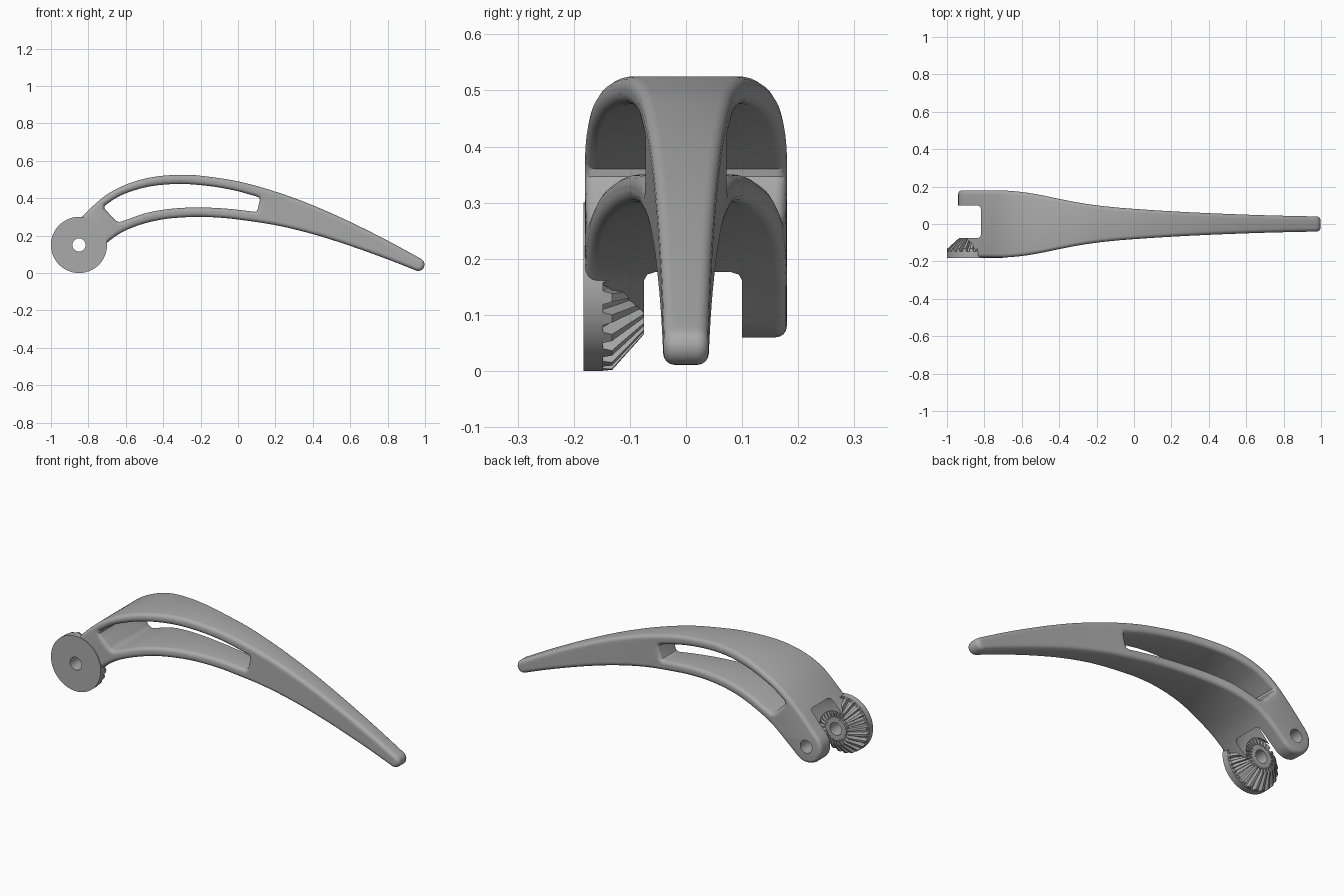
import bpy, bmesh, math

if "Cube" in bpy.data.objects:
    bpy.data.objects.remove(bpy.data.objects["Cube"])

AX, AZ = -0.85, 0.15            # pivot axis position (runs along y)
ROUND = 0.02                    # edge rounding of the lever

grey = bpy.data.materials.new("satin grey")
grey.diffuse_color = (0.4, 0.4, 0.4, 1)
grey.use_nodes = True
grey.node_tree.nodes["Principled BSDF"].inputs["Base Color"].default_value = grey.diffuse_color


def spline(pts, n=8):
    """Open Catmull-Rom curve through the points."""
    p = [pts[0]] + list(pts) + [pts[-1]]
    out = []
    for i in range(1, len(p) - 2):
        for k in range(n):
            t = k / n
            out.append(tuple(
                0.5 * (2 * b + (c - a) * t + (2 * a - 5 * b + 4 * c - d) * t * t
                       + (3 * b - a - 3 * c + d) * t ** 3)
                for a, b, c, d in zip(p[i - 1], p[i], p[i + 1], p[i + 2])))
    return out + [tuple(pts[-1])]


def arc(cx, cz, r, a0, a1, n=14):
    angs = [math.radians(a0 + (a1 - a0) * i / n) for i in range(n + 1)]
    return [(cx + r * math.cos(a), cz + r * math.sin(a)) for a in angs]


def add_object(name, bm):
    bmesh.ops.recalc_face_normals(bm, faces=bm.faces[:])
    me = bpy.data.meshes.new(name)
    bm.to_mesh(me)
    bm.free()
    me.materials.append(grey)
    ob = bpy.data.objects.new(name, me)
    bpy.context.collection.objects.link(ob)
    return ob


def activate(ob):
    bpy.ops.object.select_all(action='DESELECT')
    ob.select_set(True)
    bpy.context.view_layer.objects.active = ob


def revolve(name, profile, closed=False, n=72):
    """Turn (y, radius) points around the pivot axis."""
    bm = bmesh.new()
    rings = []
    for y, r in profile:
        rings.append([bm.verts.new((AX + r * math.cos(2 * math.pi * i / n), y,
                                    AZ + r * math.sin(2 * math.pi * i / n)))
                      for i in range(n)])
    m = len(rings)
    for j in range(m if closed else m - 1):
        a, b = rings[j], rings[(j + 1) % m]
        for i in range(n):
            k = (i + 1) % n
            bm.faces.new((a[i], a[k], b[k], b[i]))
    bmesh.ops.remove_doubles(bm, verts=bm.verts[:], dist=1e-6)
    return add_object(name, bm)


def cut(ob, cutter):
    activate(ob)
    cutter.hide_render = True
    mod = ob.modifiers.new("cut", 'BOOLEAN')
    mod.operation, mod.solver, mod.object = 'DIFFERENCE', 'EXACT', cutter
    bpy.ops.object.modifier_apply(modifier=mod.name)
    bpy.data.objects.remove(cutter)


# Side outline of the lever: top curve, tip, underside, pivot ear
top = spline([(-0.915, 0.213), (-0.8, 0.335), (-0.7, 0.42), (-0.6, 0.472), (-0.5, 0.504),
              (-0.4, 0.52), (-0.3, 0.525), (-0.2, 0.52), (0, 0.49), (0.2, 0.435),
              (0.4, 0.362), (0.6, 0.273), (0.8, 0.173), (0.978, 0.076)])
tip = arc(0.963, 0.045, 0.034, 58, -105)
under = spline([(0.94, 0.018), (0.8, 0.073), (0.6, 0.145), (0.4, 0.208), (0.2, 0.256),
                (0, 0.286), (-0.1, 0.296), (-0.2, 0.3), (-0.3, 0.297), (-0.4, 0.287),
                (-0.5, 0.265), (-0.6, 0.228), (-0.68, 0.178), (-0.792, 0.081)])
ear = arc(AX, AZ, 0.09, -55, -215)
# Long window through the lever
slot = (spline([(-0.712, 0.36), (-0.66, 0.396), (-0.6, 0.426), (-0.5, 0.457), (-0.4, 0.472),
                (-0.3, 0.476), (-0.2, 0.47), (-0.1, 0.457), (0, 0.437), (0.1, 0.409)])
        + [(0.113, 0.403), (0.117, 0.392), (0.105, 0.34), (0.1, 0.331), (0.09, 0.327)]
        + spline([(0.08, 0.328), (0, 0.338), (-0.1, 0.347), (-0.2, 0.35), (-0.3, 0.348),
                  (-0.4, 0.338), (-0.5, 0.318), (-0.6, 0.283), (-0.632, 0.273)])
        + [(-0.645, 0.275), (-0.655, 0.282), (-0.706, 0.335), (-0.714, 0.347)])

# Half width of the lever along its length
width = spline([(-1.1, 0.18), (-0.9, 0.18), (-0.72, 0.18), (-0.6, 0.171), (-0.5, 0.155),
                (-0.4, 0.134), (-0.3, 0.115), (-0.2, 0.1), (-0.1, 0.089), (0, 0.081),
                (0.2, 0.068), (0.4, 0.058), (0.6, 0.05), (0.8, 0.044), (1.1, 0.038)])


def half_width(x):
    for (x0, w0), (x1, w1) in zip(width, width[1:]):
        if x <= x1:
            return w0 + (w1 - w0) * (x - x0) / (x1 - x0)
    return width[-1][1]


# Lever: filled outline with rounded edges, then narrowed towards the tip
cu = bpy.data.curves.new("outline", 'CURVE')
cu.dimensions, cu.fill_mode = '2D', 'BOTH'
cu.extrude, cu.bevel_depth, cu.offset, cu.bevel_resolution = 0.18 - ROUND, ROUND, -ROUND, 3
for loop in (top + tip + under + ear, slot):
    pts = []
    for p in loop:
        if not pts or math.dist(p, pts[-1]) > 0.004:
            pts.append(p)
    if math.dist(pts[0], pts[-1]) < 0.004:
        pts.pop()
    s = cu.splines.new('POLY')
    s.points.add(len(pts) - 1)
    for q, p in zip(s.points, pts):
        q.co = (p[0], p[1], 0, 1)
    s.use_cyclic_u = True
outline = bpy.data.objects.new("outline", cu)
bpy.context.collection.objects.link(outline)
deps = bpy.context.evaluated_depsgraph_get()
flat = bpy.data.meshes.new_from_object(outline.evaluated_get(deps))
bm = bmesh.new()
bm.from_mesh(flat)
bpy.data.objects.remove(outline)
bpy.data.meshes.remove(flat)
bmesh.ops.remove_doubles(bm, verts=bm.verts[:], dist=1e-5)
for i in range(-24, 33):
    bmesh.ops.bisect_plane(bm, geom=bm.verts[:] + bm.edges[:] + bm.faces[:], dist=1e-5,
                           plane_co=(i * 0.03, 0, 0), plane_no=(1, 0, 0))
for v in bm.verts:
    x, z, y = v.co
    shift = 0.18 - half_width(x)
    v.co = (x, -(y - math.copysign(shift, y)), z)
lever = add_object("lever", bm)

# Fork gap, with clearance for the gear on the front cheek, and the pin hole
fork = [(-0.148, 0), (-0.148, 0.14), (-0.075, 0.095), (-0.075, 0.15), (-0.069, 0.164),
        (-0.055, 0.17), (0.08, 0.17), (0.094, 0.164), (0.1, 0.15), (0.1, 0)]
cut(lever, revolve("fork_cutter", fork))
cut(lever, revolve("pin_cutter", [(-0.3, 0), (-0.3, 0.035), (0.3, 0.035), (0.3, 0)], n=40))

# Round cheek plate with conical gear core
plate = revolve("gear_plate", [(-0.183, 0.035), (-0.183, 0.15), (-0.148, 0.15),
                               (-0.148, 0.135), (-0.092, 0.066), (-0.076, 0.062),
                               (-0.076, 0.035)], closed=True)

# Ring of bevel gear teeth
bm = bmesh.new()
TEETH = 24
side = [(0.149, -0.152), (0.149, -0.132), (0.085, -0.075), (0.056, -0.075), (0.056, -0.152)]
for i in range(TEETH):
    a = 2 * math.pi * (i + 0.5) / TEETH
    ends = []
    for s in (-1, 1):
        ring = []
        for r, y in side:
            h = s * (0.05 if y > -0.14 else 0.09)
            ring.append(bm.verts.new((AX + r * math.cos(a + h), y, AZ + r * math.sin(a + h))))
        ends.append(ring)
    bm.faces.new(ends[0])
    bm.faces.new(ends[1][::-1])
    for j in range(5):
        k = (j + 1) % 5
        bm.faces.new((ends[0][j], ends[0][k], ends[1][k], ends[1][j]))
teeth = add_object("gear_teeth", bm)

for ob in (lever, plate):
    activate(ob)
    bpy.ops.object.shade_smooth_by_angle(angle=math.radians(32))
